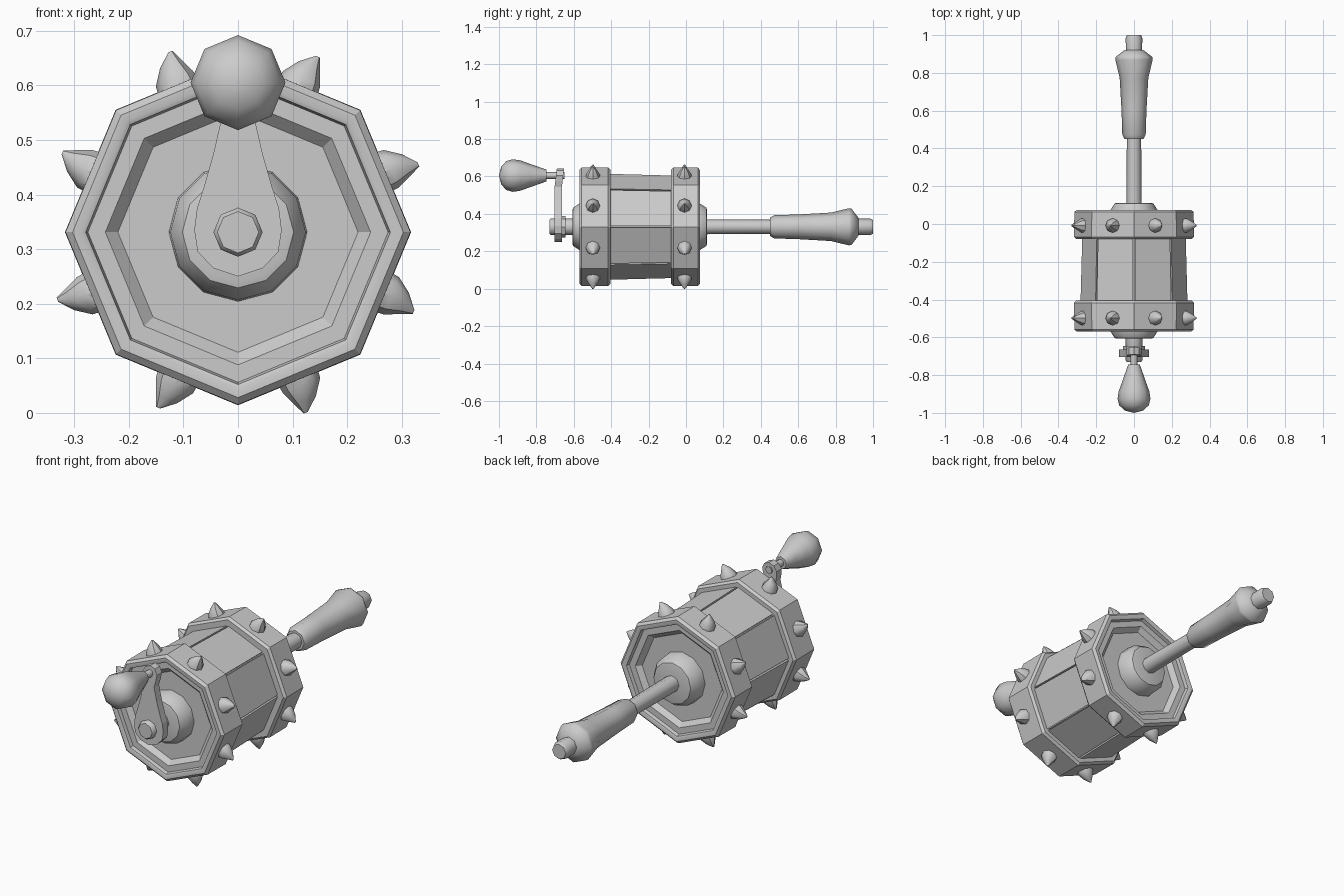
import bpy, bmesh
from math import sin, cos, pi, radians
from mathutils import Matrix, Vector

if "Cube" in bpy.data.objects:
    bpy.data.objects.remove(bpy.data.objects["Cube"])

CZ = 0.331       # height of the main axis
GRIP_Z = 0.605   # height of the crank grip axis


def finish(name, bm, smooth=None):
    bmesh.ops.remove_doubles(bm, verts=bm.verts, dist=1e-5)
    bmesh.ops.recalc_face_normals(bm, faces=bm.faces)
    me = bpy.data.meshes.new(name)
    bm.to_mesh(me)
    bm.free()
    ob = bpy.data.objects.new(name, me)
    bpy.context.collection.objects.link(ob)
    if smooth:
        bpy.ops.object.select_all(action='DESELECT')
        ob.select_set(True)
        bpy.context.view_layer.objects.active = ob
        bpy.ops.object.shade_smooth_by_angle(angle=radians(smooth))
    return ob


def lathe(name, profile, sides=8, z=CZ, smooth=None):
    """Turn a (y, radius) profile around the y axis, one corner pointing up."""
    bm = bmesh.new()
    rings = []
    for y, r in profile:
        if r == 0:
            rings.append([bm.verts.new((0, y, z))] * sides)
        else:
            rings.append([bm.verts.new((r * sin(2 * pi * i / sides), y,
                                        z + r * cos(2 * pi * i / sides)))
                          for i in range(sides)])
    for a, b in zip(rings, rings[1:]):
        for i in range(sides):
            j = (i + 1) % sides
            bm.faces.new(list(dict.fromkeys((a[i], a[j], b[j], b[i]))))
    return finish(name, bm, smooth)


def prism(name, outline, y0, y1, shift=lambda z: 0):
    """Extrude an (x, z) outline along y; shift bends it by height."""
    bm = bmesh.new()
    a = [bm.verts.new((x, y0 + shift(z), z)) for x, z in outline]
    b = [bm.verts.new((x, y1 + shift(z), z)) for x, z in outline]
    bm.faces.new(a)
    bm.faces.new(b[::-1])
    n = len(a)
    for i in range(n):
        bm.faces.new((a[i], a[(i + 1) % n], b[(i + 1) % n], b[i]))
    return finish(name, bm)


# drum core and the eight tapered planks with grooves at the corners
lathe("drum_core", [(-0.5, 0), (-0.5, 0.272), (0, 0.260), (0, 0)])
for k in range(8):
    bm = bmesh.new()
    sections = []
    for y, r in ((-0.45, 0.286), (-0.04, 0.275)):
        corner = [Vector((sin(a), 0, cos(a))) for a in (k * pi / 4, (k + 1) * pi / 4)]
        side = (corner[1] - corner[0]).normalized() * 0.005
        up = Vector((0, y, CZ))
        pts = [corner[0] * r + side, corner[1] * r - side,
               corner[1] * (r - 0.03) - side, corner[0] * (r - 0.03) + side]
        sections.append([bm.verts.new(p + up) for p in pts])
    a, b = sections
    bm.faces.new(a)
    bm.faces.new(b[::-1])
    for i in range(4):
        bm.faces.new((a[i], a[(i + 1) % 4], b[(i + 1) % 4], b[i]))
    finish(f"drum_plank_{k + 1}", bm)

# end hoops with chamfered rim and recessed end panel; s points outward
for label, outer, inner, s in (("front", -0.57, -0.405, -1), ("back", 0.075, -0.08, 1)):
    lathe(label + "_hoop", [
        (outer - s * 0.045, 0), (outer - s * 0.045, 0.220),
        (outer - s * 0.022, 0.243), (outer - s * 0.022, 0.275),
        (outer - s * 0.004, 0.279), (outer, 0.287), (outer, 0.303),
        (outer - s * 0.012, 0.316), (inner + s * 0.012, 0.317),
        (inner, 0.306), (inner, 0.262)], smooth=30)

    # round boss in the middle of the end panel
    lathe(label + "_boss", [
        (outer - s * 0.05, 0.127), (outer, 0.124), (outer + s * 0.034, 0.102),
        (outer + s * 0.037, 0.09), (outer + s * 0.037, 0)], 12, smooth=30)

    # spikes on the middle of every hoop face, tips leaning slightly
    mid = -0.498 if s < 0 else -0.008
    for k in range(8):
        bm = bmesh.new()
        rings = []
        for h, r, lean in ((0.275, 0.040, 0), (0.304, 0.037, 0),
                           (0.332, 0.021, -0.004), (0.353, 0.004, -0.012)):
            rings.append([bm.verts.new((h, r * cos(i * pi / 4), lean + r * sin(i * pi / 4)))
                          for i in range(8)])
        for a, b in zip(rings, rings[1:]):
            for i in range(8):
                bm.faces.new((a[i], a[(i + 1) % 8], b[(i + 1) % 8], b[i]))
        bm.faces.new(rings[-1])
        turn = Matrix.Translation((0, mid, CZ)) @ Matrix.Rotation(-(k + 0.5) * pi / 4, 4, 'Y')
        # the lean must follow the same turning sense seen from the front
        bm.transform(turn)
        finish(f"{label}_spike_{k + 1}", bm, 40)

# shaft stub on the front, long rod on the back
lathe("crank_axle", [(-0.55, 0.045), (-0.722, 0.045), (-0.73, 0.038), (-0.73, 0)], smooth=50)
lathe("handle_rod", [(0.08, 0.040), (0.47, 0.038)], smooth=50)

# long turned handle with end cap
lathe("long_handle", [
    (0.45, 0), (0.45, 0.050), (0.472, 0.062), (0.60, 0.066), (0.775, 0.076),
    (0.87, 0.099), (0.885, 0.097), (0.922, 0.048), (0.922, 0)], smooth=50)
lathe("handle_cap", [(0.90, 0.043), (0.985, 0.044), (1.0, 0.037), (1.0, 0)], smooth=50)

# crank arm: wide round foot, narrow neck, rounded top eye
half = [(0.045, 0.265), (0.074, 0.295), (0.080, 0.335), (0.075, 0.375),
        (0.062, 0.415), (0.045, 0.475), (0.029, 0.545), (0.036, 0.575),
        (0.040, 0.605), (0.026, 0.632)]
outline = [(0, 0.250)] + half + [(0, 0.642)] + [(-x, z) for x, z in reversed(half)]
prism("crank_arm", outline, -0.703, -0.664, lambda z: 0.012 * max(0, z - 0.54) / 0.1)
lathe("crank_foot_collar", [(-0.645, 0), (-0.645, 0.058), (-0.668, 0.058), (-0.668, 0)])

# grip pin and pear-shaped grip
lathe("grip_pin", [(-0.65, 0), (-0.65, 0.018), (-0.76, 0.018)], z=GRIP_Z, smooth=50)
lathe("grip", [
    (-0.745, 0), (-0.745, 0.031), (-0.775, 0.042), (-0.83, 0.061), (-0.885, 0.081),
    (-0.925, 0.087), (-0.96, 0.078), (-0.988, 0.048), (-1.0, 0)], z=GRIP_Z, smooth=50)
